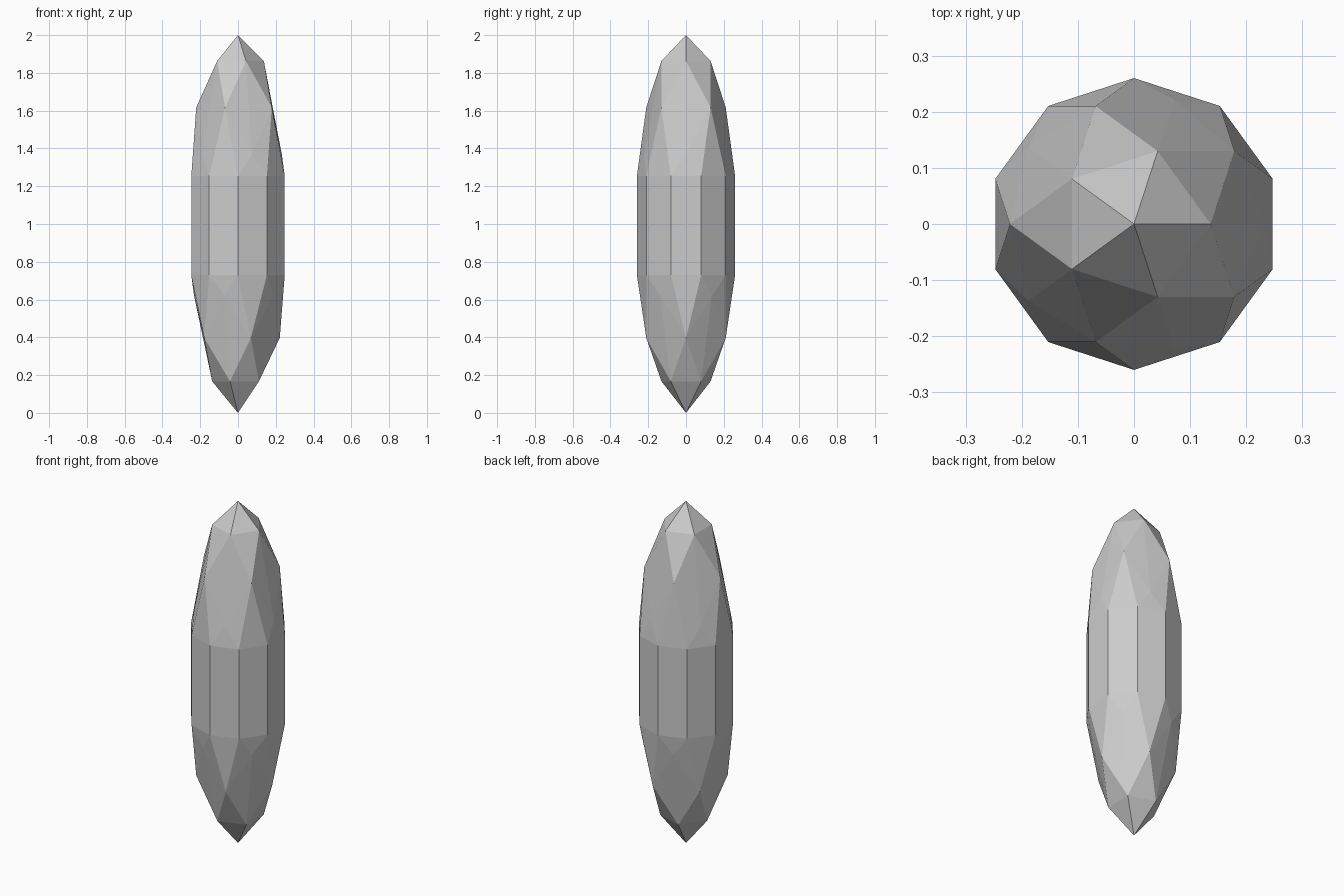
import bpy, bmesh

if "Cube" in bpy.data.objects:
    bpy.data.objects.remove(bpy.data.objects["Cube"])

RADIUS = 0.26
# ring height on the unit icosphere -> height on the crystal
TOP = {1.0: 2.0, 0.85: 1.863, 0.53: 1.617, 0.45: 1.365, 0.0: 1.253}
BOTTOM = {1.0: 0.0, 0.85: 0.167, 0.53: 0.397, 0.45: 0.62, 0.0: 0.73}


def ring_height(z, table):
    return table[min(table, key=lambda k: abs(k - abs(z)))]


bm = bmesh.new()
bmesh.ops.create_icosphere(bm, subdivisions=2, radius=1.0)

# Cut the sphere into two caps along its ten-sided equator
equator = [e for e in bm.edges if all(abs(v.co.z) < 0.01 for v in e.verts)]
bmesh.ops.split_edges(bm, edges=equator)

# Stretch each cap to its own ring heights
for v in bm.verts:
    upper = sum(f.calc_center_median().z for f in v.link_faces) > 0
    v.tag = upper
for v in bm.verts:
    z = ring_height(v.co.z, TOP if v.tag else BOTTOM)
    v.co = (v.co.x * RADIUS, v.co.y * RADIUS, z)

# Join the caps with the straight ten-sided body
rims = [e for e in bm.edges if e.is_boundary]
bmesh.ops.bridge_loops(bm, edges=rims)
bmesh.ops.recalc_face_normals(bm, faces=bm.faces)

mesh = bpy.data.meshes.new("crystal")
bm.to_mesh(mesh)
bm.free()
crystal = bpy.data.objects.new("crystal", mesh)
bpy.context.collection.objects.link(crystal)
